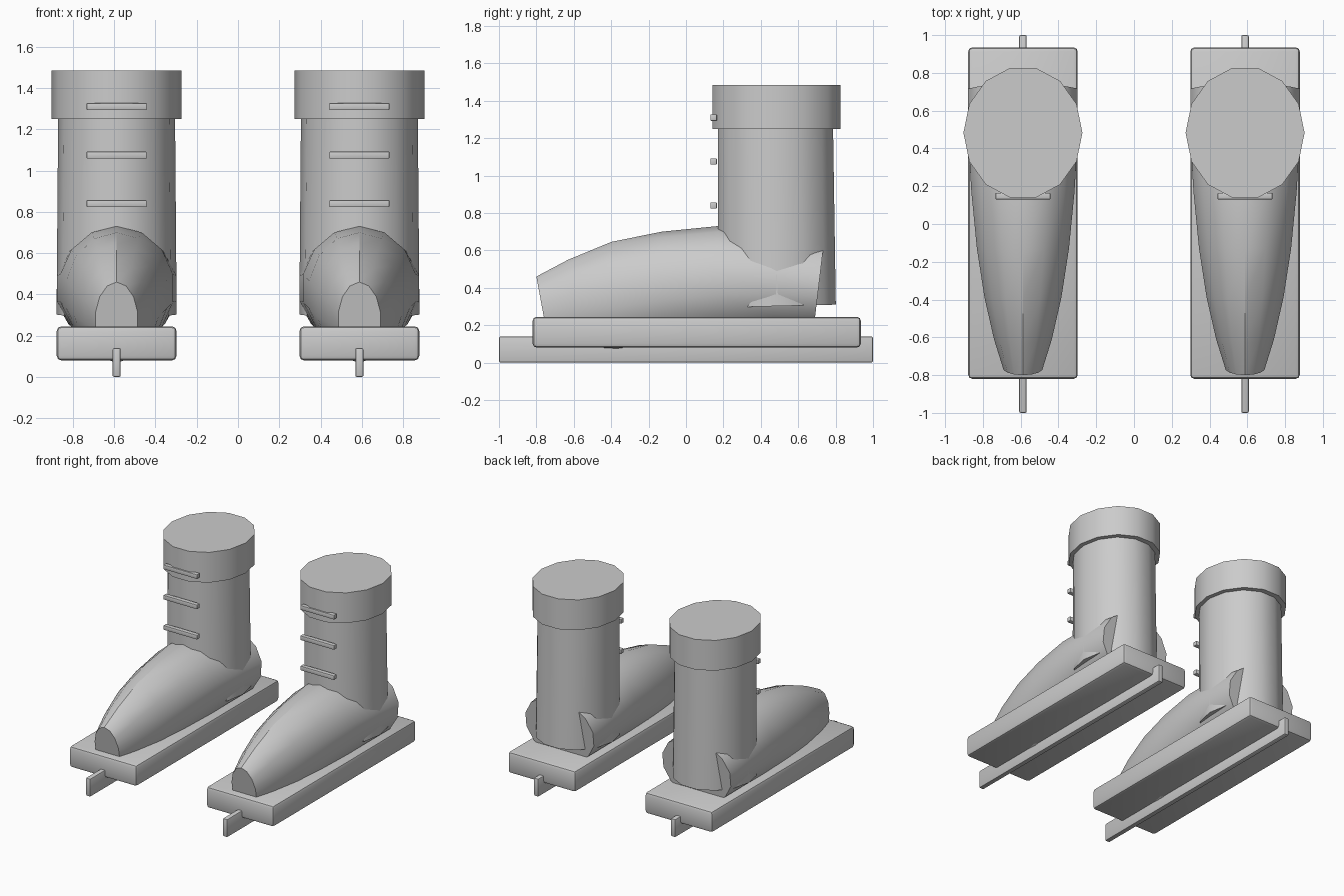
import bpy, bmesh, math

cube = bpy.data.objects.get("Cube")
if cube:
    bpy.data.objects.remove(cube, do_unlink=True)

grey = bpy.data.materials.new("plain grey")
grey.use_nodes = True
colour = (0.6, 0.6, 0.6, 1)
grey.diffuse_color = colour
grey.node_tree.nodes["Principled BSDF"].inputs["Base Color"].default_value = colour

SIDES = 14


def finish(name, bm):
    bmesh.ops.recalc_face_normals(bm, faces=bm.faces)
    mesh = bpy.data.meshes.new(name)
    bm.to_mesh(mesh)
    bm.free()
    mesh.materials.append(grey)
    obj = bpy.data.objects.new(name, mesh)
    bpy.context.collection.objects.link(obj)
    bpy.ops.object.select_all(action="DESELECT")
    obj.select_set(True)
    bpy.context.view_layer.objects.active = obj
    bpy.ops.object.shade_smooth_by_angle(angle=math.radians(32))
    return obj


def box(name, x, ys, zs, half_width, bevel):
    bm = bmesh.new()
    bmesh.ops.create_cube(bm, size=1)
    for v in bm.verts:
        v.co = (x + v.co.x * 2 * half_width,
                sum(ys) / 2 + v.co.y * (ys[1] - ys[0]),
                sum(zs) / 2 + v.co.z * (zs[1] - zs[0]))
    bmesh.ops.bevel(bm, geom=bm.edges[:], offset=bevel, segments=2,
                    profile=0.5, affect="EDGES")
    return finish(name, bm)


def loft(name, rings):
    """Skin closed rings of points and cap both ends."""
    bm = bmesh.new()
    loops = [[bm.verts.new(p) for p in ring] for ring in rings]
    for a, b in zip(loops, loops[1:]):
        for i in range(SIDES):
            j = (i + 1) % SIDES
            bm.faces.new((a[i], a[j], b[j], b[i]))
    bm.faces.new(loops[0])
    bm.faces.new(loops[-1])
    return finish(name, bm)


def upright_ring(x, y, z, rx, ry, lean=0):
    angles = [math.tau * i / SIDES for i in range(SIDES)]
    return [(x + rx * math.cos(a), y + ry * math.sin(a),
             z + lean * math.sin(a)) for a in angles]


def foot_ring(x, y, z, rx, rz, lean):
    angles = [math.tau * i / SIDES for i in range(SIDES)]
    return [(x + rx * math.sin(a), y + lean * math.cos(a),
             z + rz * math.cos(a)) for a in angles]


# Foot sections from toe to heel: y, centre z, half width, half height, lean
foot_sections = [
    (-0.765, 0.27, 0.105, 0.19, -0.035),
    (-0.605, 0.315, 0.157, 0.235, -0.025),
    (-0.385, 0.357, 0.209, 0.288, -0.015),
    (-0.13, 0.40, 0.25, 0.30, 0),
    (0.17, 0.43, 0.28, 0.30, 0),
    (0.45, 0.43, 0.297, 0.28, 0.015),
    (0.71, 0.41, 0.297, 0.25, 0.03),
]

for side, x in (("right", -0.588), ("left", 0.588)):
    box(side + "_blade", x, (-1, 1), (0, 0.14), 0.02, 0.009)
    box(side + "_sole", x, (-0.82, 0.935), (0.08, 0.245), 0.29, 0.022)
    loft(side + "_foot", [foot_ring(x, *s) for s in foot_sections])
    # Ankle shaft and the wider cuff
    loft(side + "_shaft", [upright_ring(x, 0.487, 0.302, 0.291, 0.322, 0.008),
                           upright_ring(x, 0.478, 1.27, 0.283, 0.316)])
    loft(side + "_cuff", [upright_ring(x, 0.483, 1.25, 0.315, 0.351),
                          upright_ring(x, 0.483, 1.485, 0.315, 0.351)])
    for n, z in enumerate((0.84, 1.075, 1.31)):
        box(f"{side}_lace_{n + 1}", x, (0.13, 0.165), (z - 0.017, z + 0.017),
            0.145, 0.004)
